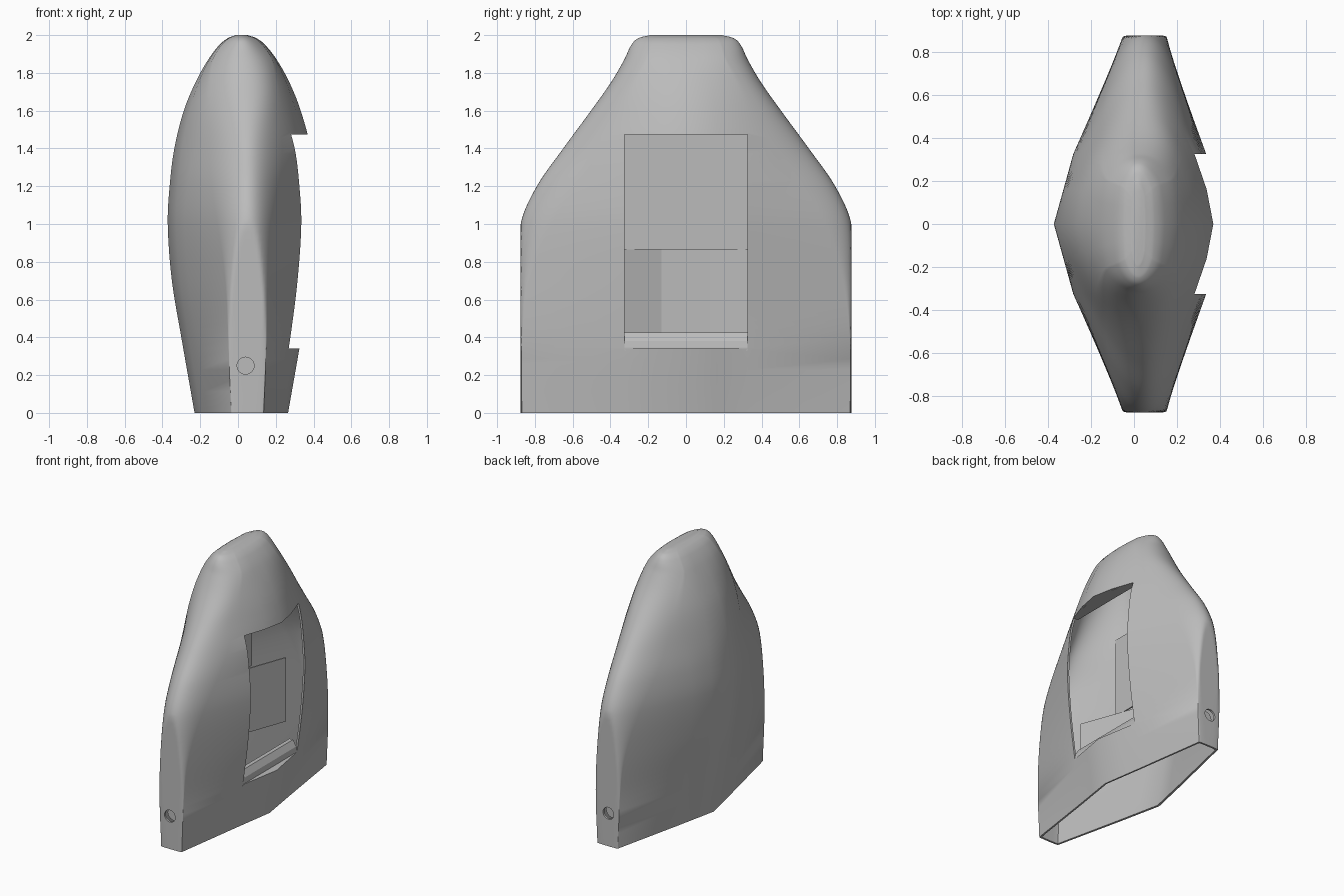
import bpy, bmesh, math

if "Cube" in bpy.data.objects:
    bpy.data.objects.remove(bpy.data.objects["Cube"])

grey = bpy.data.materials.new("light_grey")
grey.diffuse_color = (0.5, 0.5, 0.5, 1)
grey.use_nodes = True
grey.node_tree.nodes["Principled BSDF"].inputs["Base Color"].default_value = grey.diffuse_color

# Hull levels: height, half length, nose softness, nose half width,
# left apex, right apex, left shoulder, right shoulder, shoulder distance
LEVELS = [
    (0.00, .875, .01, .085, -.230, .265, -.160, .215, .325),
    (0.40, .878, .02, .099, -.300, .335, -.222, .277, .325),
    (0.70, .895, .12, .092, -.350, .382, -.262, .315, .325),
    (1.00, .876, .30, .085, -.372, .410, -.282, .335, .325),
    (1.20, .790, .45, .085, -.362, .407, -.267, .325, .325),
    (1.40, .650, .60, .085, -.337, .385, -.228, .300, .325),
    (1.60, .503, .70, .090, -.287, .332, -.188, .245, .315),
    (1.75, .397, .80, .100, -.225, .272, -.165, .213, .265),
    (1.87, .327, .90, .095, -.158, .205, -.135, .182, .205),
    (1.95, .288, .90, .060, -.097, .142, -.085, .128, .180),
    (1.985, .25, .90, .036, -.052, .095, -.046, .087, .160),
    (2.00, .190, .90, .015, -.010, .050, -.009, .046, .120),
]
WIN_Y, WIN_Z0, WIN_Z1 = .325, .34, 1.475


def make_object(name, bm):
    bmesh.ops.recalc_face_normals(bm, faces=bm.faces)
    me = bpy.data.meshes.new(name)
    bm.to_mesh(me)
    bm.free()
    me.materials.append(grey)
    ob = bpy.data.objects.new(name, me)
    bpy.context.collection.objects.link(ob)
    return ob


def prism(name, pts, a, b, axis):
    """Extrude a 2D outline between a and b, along z (x,y outline) or y (x,z outline)."""
    bm = bmesh.new()
    place = (lambda p, h: (p[0], p[1], h)) if axis == "z" else (lambda p, h: (p[0], h, p[1]))
    lo = [bm.verts.new(place(p, a)) for p in pts]
    hi = [bm.verts.new(place(p, b)) for p in pts]
    bm.faces.new(lo)
    bm.faces.new(hi)
    for i in range(len(pts)):
        j = (i + 1) % len(pts)
        bm.faces.new((lo[i], lo[j], hi[j], hi[i]))
    return make_object(name, bm)


def level_at(i, t):
    """Smooth interpolation between level i and i + 1."""
    a, b = LEVELS[i], LEVELS[i + 1]
    p, n = LEVELS[max(i - 1, 0)], LEVELS[min(i + 2, len(LEVELS) - 1)]
    h = b[0] - a[0]
    out = [a[0] + h * t]
    for k in range(1, 9):
        ma = (b[k] - p[k]) / (b[0] - p[0]) * h
        mb = (n[k] - a[k]) / (n[0] - a[0]) * h
        out.append((2*t**3 - 3*t*t + 1) * a[k] + (t**3 - 2*t*t + t) * ma
                   + (3*t*t - 2*t**3) * b[k] + (t**3 - t*t) * mb)
    return out


def smooth_step(z, a, b):
    t = min(1, max(0, (z - a) / (b - a)))
    return t * t * (3 - 2 * t)


def section(level):
    """Closed ring: pointed flanks, shoulders, and rounded noses cut flat at the ends."""
    z, Y, f, w, xl, xr, sl, sr, ys = level
    c = .05 - .03 * smooth_step(z, 1.6, 2)
    blend = .5 - .22 * smooth_step(z, 1.0, 1.8)

    def quarter(apex, shoulder, side):
        kx = c + side * w
        px, py = kx + (shoulder - kx) * f, Y + (ys - Y) * f
        pts = [(apex, 0), (apex + (shoulder - apex) * blend, ys / 2), (shoulder, ys)]
        # nose curve, tangent to the flank
        for k in range(11):
            t = k / 10
            x = (1-t)**2 * px + 2*t*(1-t) * kx + t*t * c
            y = (1-t)**2 * py + 2*t*(1-t) * Y + t*t * Y
            pts.append((x, min(.875, y)))
        return pts
    right, left = quarter(xr, sr, 1), quarter(xl, sl, -1)
    half = right + left[-2::-1]
    ring = half + [(x, -y) for x, y in half[-2:0:-1]]
    return [(x, y, z) for x, y in ring]


# Hull skin, open at the base
bm = bmesh.new()
STEPS = 7
levels = [level_at(i, s / STEPS) for i in range(len(LEVELS) - 1) for s in range(STEPS)]
levels.append(LEVELS[-1])
rings = [[bm.verts.new(p) for p in section(l)] for l in levels]
for a, b in zip(rings, rings[1:]):
    for i in range(len(a)):
        j = (i + 1) % len(a)
        bm.faces.new((a[i], a[j], b[j], b[i]))
bm.faces.new(rings[-1])
hull = make_object("hull_shell", bm)
solid = hull.modifiers.new("wall", "SOLIDIFY")
solid.thickness, solid.offset = .015, -1

# Cutters: side window and a round hole in each end
cutters = [prism("window_cutter", [(.08, -WIN_Y), (.8, -WIN_Y), (.8, WIN_Y), (.08, WIN_Y)],
                 WIN_Z0, WIN_Z1, "z")]


def circle(r):
    return [(.04 + r * math.cos(k * math.pi / 12), .25 + r * math.sin(k * math.pi / 12))
            for k in range(24)]


for s in (-1, 1):
    cutters.append(prism("hole_cutter", circle(.045), s * .8, s * .95, "y"))
bpy.context.view_layer.objects.active = hull
hull.select_set(True)
for cut in cutters:
    cut.hide_render = True
    mod = hull.modifiers.new("cut", "BOOLEAN")
    mod.operation, mod.solver, mod.object = "DIFFERENCE", "EXACT", cut
for name in [m.name for m in hull.modifiers]:
    bpy.ops.object.modifier_apply(modifier=name)
for cut in cutters:
    bpy.data.objects.remove(cut)
bpy.ops.object.shade_smooth_by_angle(angle=math.radians(35))

# Closed bottoms of the end holes
for s in (-1, 1):
    prism("hole_bottom", circle(.05), s * .82, s * .83, "y")

# Window head and sill ledges, filling out to the bulging skin
for name, apex, side, z0, z1 in (("window_head", .362, .275, WIN_Z1, WIN_Z1 + .012),
                                 ("window_sill", .318, .262, WIN_Z0 - .015, WIN_Z0)):
    prism(name, [(.24, -WIN_Y), (side, -WIN_Y), (apex, 0), (side, WIN_Y), (.24, WIN_Y)],
          z0, z1, "z")

# Stepped lip rising behind the sill
prism("sill_lip", [(.268, .33), (.268, .345), (.262, .38), (.235, .425), (.205, .425), (.205, .33)],
      -WIN_Y, WIN_Y, "y")

# Inner lining seen through the window: flat upper panel, angled lower panel
prism("upper_lining", [(-.16, -.38), (-.15, -.38), (-.15, .38), (-.16, .38)], .865, 1.48, "z")
prism("lower_lining", [(-.22, -.13), (-.04, -.62), (-.03, -.62), (-.21, -.13),
                       (-.21, .13), (-.03, .62), (-.04, .62), (-.22, .13)], .38, .865, "z")
